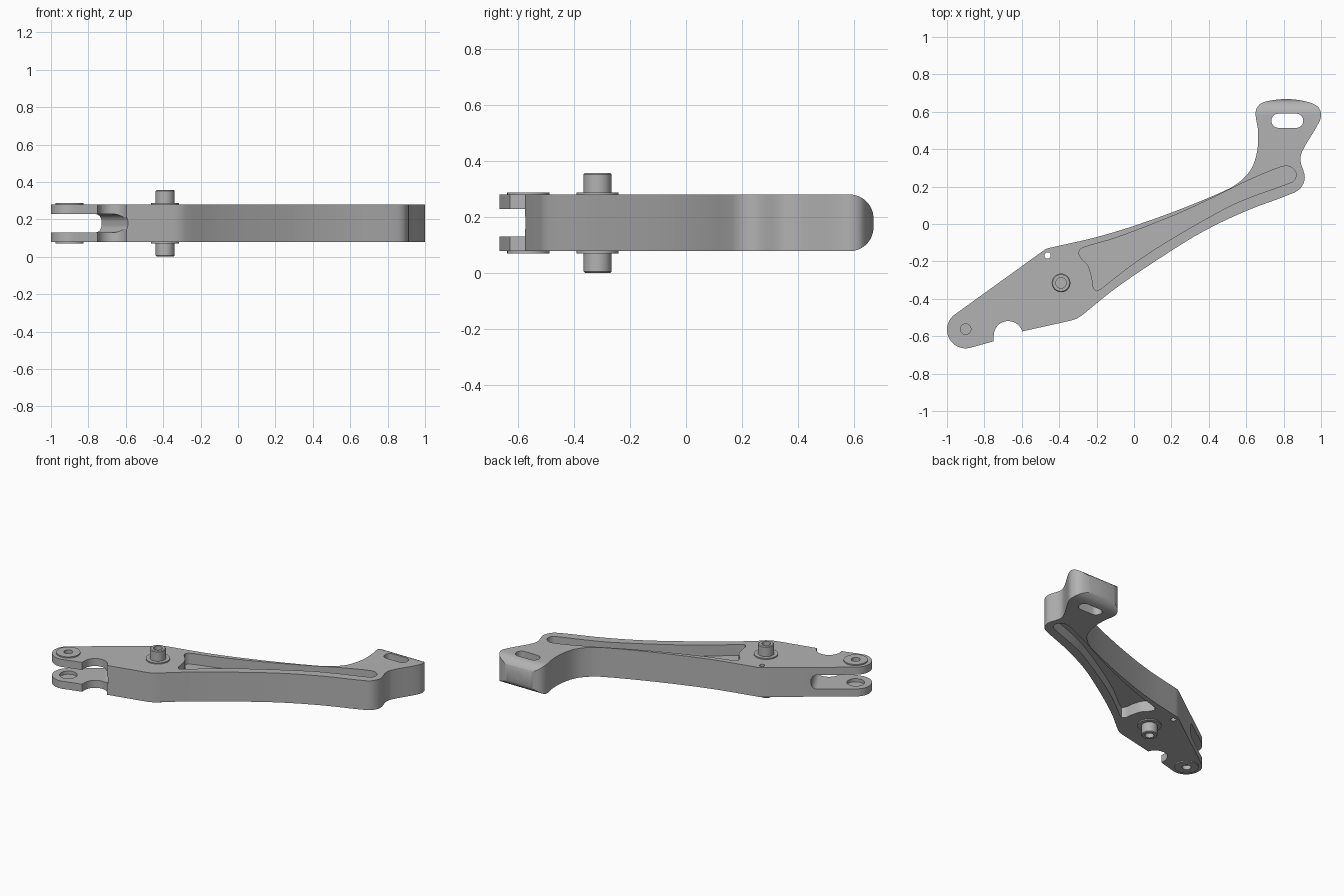
import bpy, bmesh
from math import cos, sin, pi, radians
from mathutils import Matrix, Vector
from mathutils.geometry import interpolate_bezier

if "Cube" in bpy.data.objects:
    bpy.data.objects.remove(bpy.data.objects["Cube"])

metal = bpy.data.materials.new("grey metal")
metal.use_nodes = True
GREY = (0.45, 0.45, 0.45, 1)
metal.diffuse_color = GREY
metal.node_tree.nodes["Principled BSDF"].inputs["Base Color"].default_value = GREY

BOTTOM, TOP = 0.078, 0.28
MID = (BOTTOM + TOP) / 2


def arc(cx, cy, r, start, end, steps=12):
    angles = [radians(start + (end - start) * i / steps) for i in range(steps + 1)]
    return [(cx + r * cos(a), cy + r * sin(a)) for a in angles]


def rounded_rect(x0, x1, y0, y1, r):
    return (arc(x1 - r, y0 + r, r, -90, 0) + arc(x1 - r, y1 - r, r, 0, 90)
            + arc(x0 + r, y1 - r, r, 90, 180) + arc(x0 + r, y0 + r, r, 180, 270))


def smooth_path(points, steps=5):
    """Smooth curve through the points, with unequal spacing allowed."""
    p = [Vector(q) for q in points]
    last = len(p) - 1
    tan = [(p[min(i + 1, last)] - p[max(i - 1, 0)]).normalized() for i in range(last + 1)]
    out = [p[0]]
    for i in range(last):
        d = (p[i + 1] - p[i]).length / 3
        out += interpolate_bezier(p[i], p[i] + tan[i] * d, p[i + 1] - tan[i + 1] * d,
                                  p[i + 1], steps + 1)[1:]
    return [(v.x, v.y) for v in out]


def make_object(name, bm):
    bmesh.ops.remove_doubles(bm, verts=bm.verts, dist=0.0005)
    bmesh.ops.recalc_face_normals(bm, faces=bm.faces)
    mesh = bpy.data.meshes.new(name)
    bm.to_mesh(mesh)
    bm.free()
    mesh.materials.append(metal)
    obj = bpy.data.objects.new(name, mesh)
    bpy.context.collection.objects.link(obj)
    return obj


def prism(name, outline, low, high, matrix=None):
    bm = bmesh.new()
    face = bm.faces.new([bm.verts.new((x, y, low)) for x, y in outline])
    top = bmesh.ops.extrude_face_region(bm, geom=[face])["geom"]
    bmesh.ops.translate(bm, vec=(0, 0, high - low),
                        verts=[v for v in top if isinstance(v, bmesh.types.BMVert)])
    if matrix:
        bm.transform(matrix)
    return make_object(name, bm)


def lathe(name, profile, x, y, mirror=False):
    """Spin a radius/height profile; mirror flips it about the arm's mid plane."""
    bm = bmesh.new()
    verts = [bm.verts.new((r, 0, 2 * MID - z if mirror else z)) for r, z in profile]
    edges = [bm.edges.new(pair) for pair in zip(verts, verts[1:])]
    bmesh.ops.spin(bm, geom=verts + edges, cent=(0, 0, 0), axis=(0, 0, 1),
                   angle=2 * pi, steps=40)
    bmesh.ops.translate(bm, vec=(x, y, 0), verts=bm.verts)
    return make_object(name, bm)


def apply_boolean(obj, cutter, operation="DIFFERENCE"):
    mod = obj.modifiers.new("cut", "BOOLEAN")
    mod.operation, mod.object, mod.solver = operation, cutter, "EXACT"
    bpy.context.view_layer.objects.active = obj
    bpy.ops.object.modifier_apply(modifier=mod.name)
    bpy.data.objects.remove(cutter)


# Arm outline: pivot end, round notch, lower edge, head, upper edge
lower_edge = [(-0.28, -0.49), (-0.1, -0.345), (0.15, -0.175), (0.37, -0.04), (0.6, 0.07),
              (0.85, 0.165), (0.893, 0.195), (0.913, 0.25), (0.89, 0.34), (0.9, 0.39),
              (0.99, 0.545), (1.0, 0.59), (0.98, 0.63), (0.92, 0.655), (0.82, 0.668),
              (0.72, 0.658), (0.67, 0.638), (0.65, 0.595), (0.663, 0.5), (0.66, 0.4),
              (0.63, 0.3), (0.57, 0.23), (0.5, 0.185), (0.25, 0.08), (0, -0.01),
              (-0.2, -0.07), (-0.44, -0.125)]
outline = (arc(-0.9, -0.565, 0.1, 125, 283, 18) + [(-0.75, -0.627)]
           + arc(-0.672, -0.597, 0.078, 180, 17, 16) + [(-0.34, -0.517), (-0.31, -0.508)]
           + smooth_path(lower_edge) + [(-0.462, -0.13), (-0.478, -0.138)])
arm = prism("lever_arm", outline, BOTTOM, TOP)

# Rounded end of the head
side = rounded_rect(-1.5, 0.668, BOTTOM, TOP, 0.085)
along_x = Matrix(((0, 0, 1), (1, 0, 0), (0, 1, 0))).to_4x4()
apply_boolean(arm, prism("head_rounding", side, -1.5, 1.5, along_x), "INTERSECT")

# Clevis slot between the two prongs
slot = rounded_rect(-0.8, 0, 0.13, 0.228, 0.04)
turn = (Matrix.Translation((-0.665, -0.435, 0)) @ Matrix.Rotation(radians(29), 4, "Z")
        @ Matrix.Rotation(pi / 2, 4, "X"))
apply_boolean(arm, prism("clevis_cutter", slot, -0.5, 0.5, turn))

# Long tapering pockets on both faces, leaving a thin web
pocket = (smooth_path([(-0.297, -0.155), (-0.28, -0.13), (-0.1, -0.075), (0.2, 0.04),
                       (0.4, 0.13), (0.6, 0.228), (0.78, 0.303), (0.83, 0.308),
                       (0.865, 0.275), (0.857, 0.235), (0.82, 0.215), (0.64, 0.15),
                       (0.5, 0.09), (0.2, -0.08), (0, -0.21), (-0.175, -0.345)])
          + smooth_path([(-0.2, -0.358), (-0.217, -0.34), (-0.225, -0.29),
                         (-0.245, -0.225), (-0.285, -0.18)]))
for low, high in ((TOP - 0.075, 0.5), (-0.5, BOTTOM + 0.075)):
    apply_boolean(arm, prism("pocket_cutter", pocket, low, high))

# Through holes: head slot, small hole, pivot bores
for hole in (rounded_rect(0.735, 0.905, 0.514, 0.59, 0.0375),
             arc(-0.462, -0.168, 0.017, 0, 345, 23),
             arc(-0.9, -0.562, 0.055, 0, 351, 39)):
    apply_boolean(arm, prism("hole_cutter", hole, -0.5, 1))

# Flanged caps in the prongs and washers around the pin, on both faces
cap = [(0, 0.258), (0.028, 0.258), (0.028, 0.288), (0.075, 0.288), (0.075, TOP),
       (0.055, TOP), (0.055, 0.25), (0, 0.25)]
washer = [(0.045, 0.288), (0.075, 0.288), (0.075, 0.275), (0.045, 0.275), (0.045, 0.288)]
parts = [arm]
for label, flip in (("upper", False), ("lower", True)):
    parts.append(lathe(label + "_pivot_cap", cap, -0.9, -0.562, flip))
    parts.append(lathe(label + "_pin_washer", washer, -0.39, -0.315, flip))

# Pin with a blind bore in each end
half = [(0, 0.29), (0.028, 0.29), (0.028, 0.357), (0.045, 0.357), (0.05, 0.352)]
parts.append(lathe("pivot_pin", half + [(r, 2 * MID - z) for r, z in reversed(half)],
                   -0.39, -0.315))

# Smooth curved walls, crisp edges
for obj in parts:
    bpy.ops.object.select_all(action="DESELECT")
    obj.select_set(True)
    bpy.context.view_layer.objects.active = obj
    bpy.ops.object.shade_smooth_by_angle(angle=radians(30))
